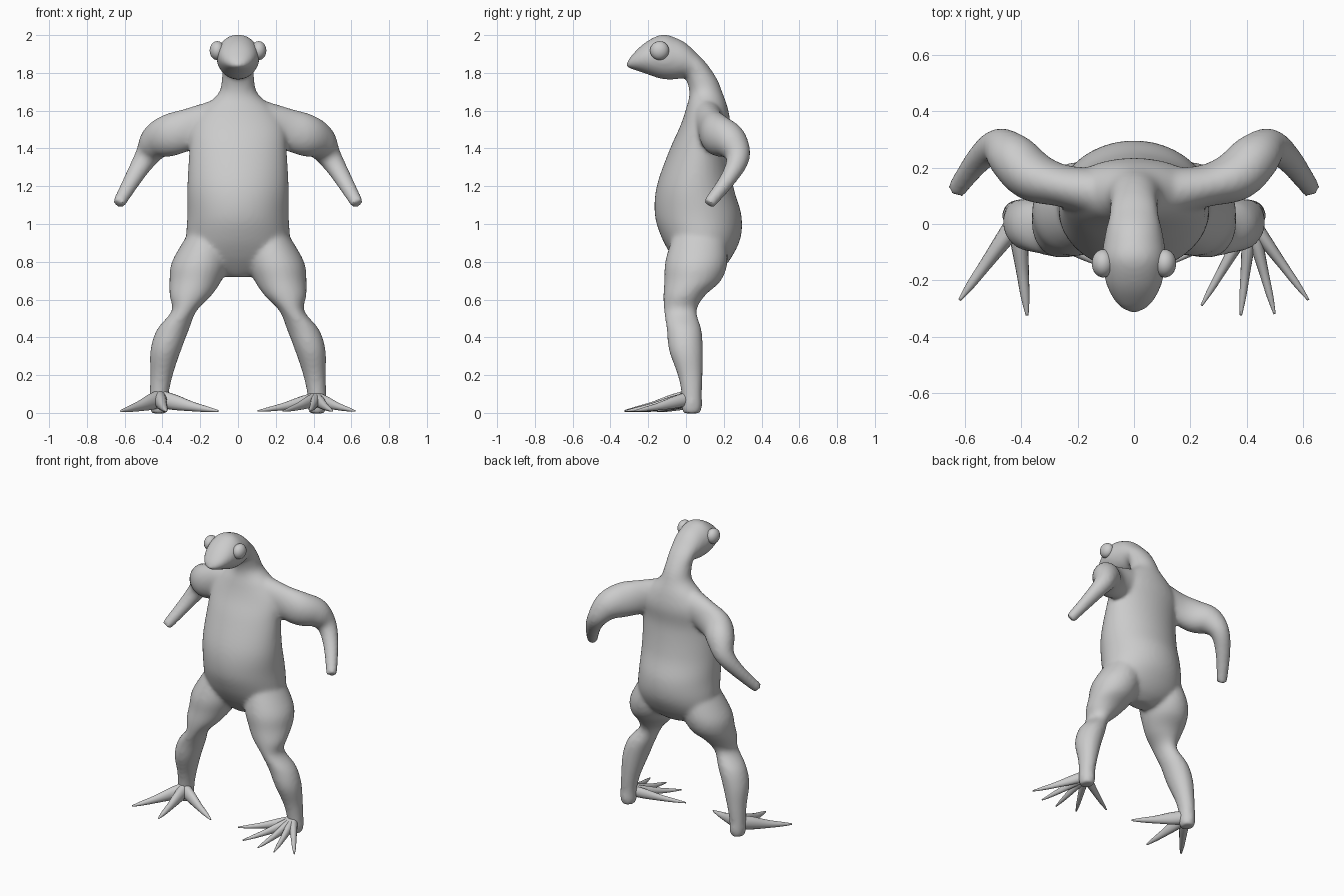
import bpy, bmesh, math
from mathutils import Vector

if "Cube" in bpy.data.objects:
    bpy.data.objects.remove(bpy.data.objects["Cube"])


def spline(rows, steps=5):
    """Catmull-Rom interpolation of rows of numbers."""
    out = []
    for i in range(len(rows) - 1):
        p0, p1 = rows[max(i - 1, 0)], rows[i]
        p2, p3 = rows[i + 1], rows[min(i + 2, len(rows) - 1)]
        for k in range(steps):
            t = k / steps
            out.append([0.5 * (2 * b + (c - a) * t + (2 * a - 5 * b + 4 * c - d) * t * t
                               + (3 * b - a - 3 * c + d) * t ** 3)
                        for a, b, c, d in zip(p0, p1, p2, p3)])
    return out + [list(rows[-1])]


def loft(bm, rows, mode="path", flip=1, sides=28):
    """Closed loft of ellipses (x, y, z, r1, r2): flat in z, flat in y, or along the path."""
    rows = spline(rows)
    pts = [Vector((r[0] * flip, r[1], r[2])) for r in rows]
    rings, side = [], None
    for i, (p, r) in enumerate(zip(pts, rows)):
        if mode == "z":
            u, v = Vector((1, 0, 0)), Vector((0, 1, 0))
        elif mode == "y":
            u, v = Vector((1, 0, 0)), Vector((0, 0, 1))
        else:
            t = (pts[min(i + 1, len(pts) - 1)] - pts[max(i - 1, 0)]).normalized()
            side = t.cross(Vector((0, 0, 1))) if side is None else side - t * side.dot(t)
            side.normalize()
            u, v = side, t.cross(side)
        rings.append([bm.verts.new(p + u * r[3] * math.cos(a) + v * r[4] * math.sin(a))
                      for a in (2 * math.pi * k / sides for k in range(sides))])
    for A, B in zip(rings, rings[1:]):
        for k in range(sides):
            n = (k + 1) % sides
            bm.faces.new((A[k], A[n], B[n], B[k]))
    bm.faces.new(rings[0])
    bm.faces.new(rings[-1])


def finish(bm, name):
    bmesh.ops.recalc_face_normals(bm, faces=bm.faces)
    for f in bm.faces:
        f.smooth = True
    me = bpy.data.meshes.new(name)
    bm.to_mesh(me)
    bm.free()
    ob = bpy.data.objects.new(name, me)
    bpy.context.collection.objects.link(ob)
    return ob


body = bmesh.new()

# torso and neck: z, front y, back y, half width
torso = [(.72, .02, .13, .07), (.76, -.02, .19, .19), (.83, -.075, .245, .27),
         (.93, -.13, .29, .275), (1.05, -.165, .293, .268), (1.2, -.155, .25, .268),
         (1.39, -.088, .225, .258), (1.52, -.03, .235, .25), (1.61, .0, .222, .19),
         (1.69, .018, .195, .105), (1.77, .0, .163, .085), (1.86, -.04, .1, .085),
         (1.94, -.1, .015, .07)]
loft(body, [(0, (f + b) / 2, z, w, (b - f) / 2) for z, f, b, w in torso], "z", sides=48)

# head: y, low z, high z, half width
head = [(-.315, 1.83, 1.85, .02), (-.287, 1.82, 1.893, .06), (-.22, 1.798, 1.958, .097),
        (-.13, 1.768, 2.003, .114), (-.06, 1.765, 1.988, .107), (0, 1.775, 1.957, .095),
        (.06, 1.77, 1.9, .08)]
loft(body, [(0, y, (a + b) / 2, w, (b - a) / 2) for y, a, b, w in head], "y", sides=40)

# arms and legs
arm = [(.10, .11, 1.55, .09, .11), (.25, .135, 1.505, .075, .11), (.36, .17, 1.47, .09, .112),
       (.43, .235, 1.435, .088, .095), (.485, .275, 1.355, .064, .064),
       (.55, .23, 1.25, .045, .049), (.633, .12, 1.105, .033, .034)]
leg = [(.16, .07, .94, .11, .14), (.20, .055, .80, .15, .165), (.225, .035, .70, .138, .15),
       (.252, -.01, .62, .11, .11), (.285, -.03, .54, .066, .087), (.345, -.01, .44, .085, .092),
       (.383, 0, .33, .081, .09), (.405, .022, .2, .06, .066), (.417, .03, .1, .051, .054),
       (.418, .03, .03, .05, .055), (.418, .03, -.003, .04, .044)]
for s in (-1, 1):
    loft(body, arm, "path", s)
    loft(body, leg, "z", s)

# fuse into one skin
skin = finish(body, "body")
fuse = skin.modifiers.new("fuse", "REMESH")
fuse.mode = "VOXEL"
fuse.voxel_size = 0.012
fuse.use_smooth_shade = True
soft = skin.modifiers.new("soften", "SMOOTH")
soft.factor = 0.5
soft.iterations = 10

# feet: five slim toes on one, three broad toes on the other (tip x, tip y)
feet = {"left_foot": (1, 1.0, [(.105, -.15), (.24, -.29), (.38, -.325), (.5, -.32), (.62, -.27)]),
        "right_foot": (-1, 1.3, [(.105, -.15), (.38, -.325), (.62, -.27)])}
for name, (s, fat, tips) in feet.items():
    bm = bmesh.new()
    for x, y in tips:
        at = lambda t, z, a, b: (.415 + (x - .415) * t, .01 + (y - .01) * t, z, a * fat, b * fat)
        loft(bm, [at(0, .075, .03, .036), at(.25, .056, .024, .032), at(.55, .034, .017, .02),
                  at(.8, .02, .012, .012), at(1, .01, .004, .004)], "path", s, 14)
    finish(bm, name)

# eyes
for s, name in ((1, "left_eye"), (-1, "right_eye")):
    bpy.ops.mesh.primitive_uv_sphere_add(segments=32, ring_count=16, radius=.05,
                                         location=(s * .11, -.14, 1.918))
    eye = bpy.context.object
    eye.name = name
    eye.scale.x = .8
    bpy.ops.object.shade_smooth()
